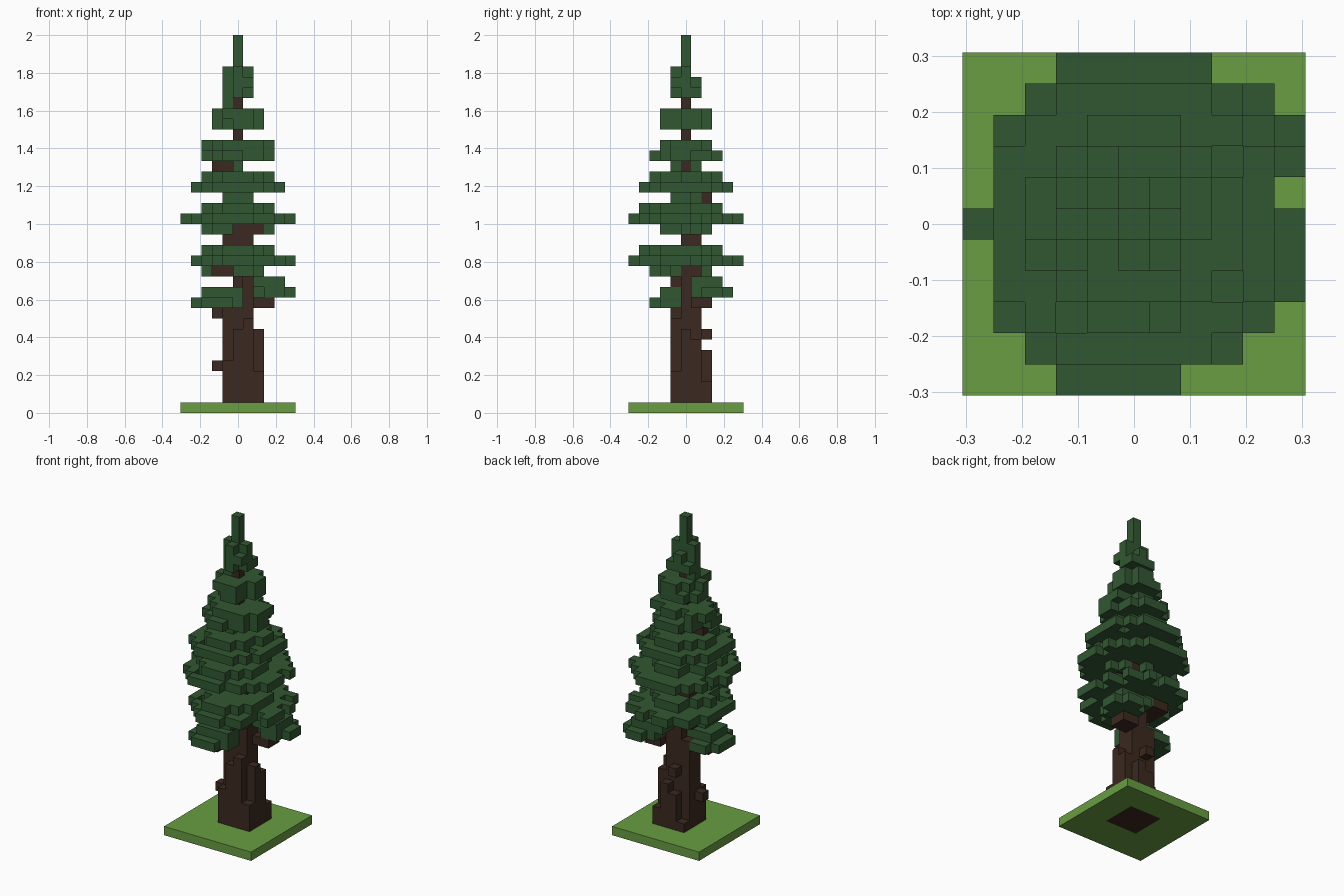
import bpy
import bmesh
import random
from mathutils import Vector

V = 2 / 36          # edge of one block
rng = random.Random(7)

if "Cube" in bpy.data.objects:
    bpy.data.objects.remove(bpy.data.objects["Cube"], do_unlink=True)


def material(name, rgb):
    mat = bpy.data.materials.new(name)
    mat.use_nodes = True
    mat.diffuse_color = (*rgb, 1)
    mat.node_tree.nodes["Principled BSDF"].inputs["Base Color"].default_value = (*rgb, 1)
    return mat


GRASS = material("grass_green", (0.138, 0.34, 0.054))
BARK = material("bark_brown", (0.043, 0.022, 0.014))
NEEDLES = material("needle_green", (0.031, 0.096, 0.032))


def box(x, y, z):
    """Blocks inside inclusive ranges."""
    return {(i, j, k) for i in range(x[0], x[1] + 1)
            for j in range(y[0], y[1] + 1) for k in range(z[0], z[1] + 1)}


def disc(k, x, y, drop):
    """One flat layer of blocks filling an ellipse, ragged except on its axes."""
    cx, cy = sum(x) / 2, sum(y) / 2
    rx, ry = (x[1] - x[0] + 1) / 2, (y[1] - y[0] + 1) / 2
    cells = set()
    for i, j, _ in sorted(box(x, y, (k, k))):
        d = ((i - cx) / rx) ** 2 + ((j - cy) / ry) ** 2
        ragged = d > 0.6 and i and j and rng.random() < drop
        if d <= 1.02 and not ragged:
            cells.add((i, j, k))
    return cells


def build(name, cells, solid, mat):
    """Skin a set of blocks, leaving out faces buried in other blocks."""
    bm = bmesh.new()
    axes = [Vector(a) for a in ((1, 0, 0), (0, 1, 0), (0, 0, 1))]
    for c in sorted(cells):
        centre = Vector(c) + Vector((0, 0, 0.5))
        for a in range(3):
            u, w = axes[(a + 1) % 3], axes[(a + 2) % 3]
            for s in (-1, 1):
                n = axes[a] * s
                if tuple(int(p + q) for p, q in zip(c, n)) in solid:
                    continue
                corners = [(-1, -1), (1, -1), (1, 1), (-1, 1)][::s]
                bm.faces.new([bm.verts.new((centre + (n + u * p + w * q) / 2) * V)
                              for p, q in corners])
    bmesh.ops.remove_doubles(bm, verts=bm.verts, dist=V / 100)
    bmesh.ops.dissolve_limit(bm, angle_limit=0.01, verts=bm.verts, edges=bm.edges)
    mesh = bpy.data.meshes.new(name)
    bm.to_mesh(mesh)
    bm.free()
    mesh.materials.append(mat)
    bpy.context.collection.objects.link(bpy.data.objects.new(name, mesh))


# Trunk: solid core, tapering in steps to a single column
trunk = box((-1, 1), (0, 1), (0, 10)) | box((0, 1), (0, 1), (11, 19)) | box((0, 0), (0, 0), (17, 33))
# Bark ridges around the foot: (x, y, top layer)
for x, y, top in ((-1, -1, 4), (0, -1, 7), (1, -1, 8), (2, -1, 3), (2, 0, 7),
                  (2, 1, 6), (2, 2, 2), (1, 2, 5), (0, 2, 4), (-1, 2, 1)):
    trunk |= box((x, x), (y, y), (0, top))
# Knots and bare branches
trunk |= {(-2, 0, 4), (0, 2, 7), (-2, -1, 9), (0, -1, 12), (2, 0, 17), (0, 2, 20)}
trunk |= box((2, 3), (1, 2), (10, 10)) | box((-1, -1), (0, 1), (16, 16))
trunk |= box((-2, -1), (0, 2), (13, 13)) | box((-2, -1), (0, 0), (23, 23))

# Ground slab
ground = box((-5, 5), (-5, 5), (0, 0)) - trunk

# Two low boughs hanging under the crown
bough_front = disc(10, (-4, 0), (-3, 1), 0) | disc(11, (-3, 0), (-2, 0), 0)
bough_back = disc(11, (2, 5), (1, 4), 0) | disc(12, (1, 4), (1, 3), 0)

# Crown tiers: (layer, x range, y range, raggedness)
tiers = {
    "bottom_tier": [(13, (-3, 2), (-3, 2), 0.5), (14, (-4, 5), (-5, 5), 0.2), (15, (-3, 3), (-4, 3), 0.3)],
    "wide_tier": [(17, (-3, 3), (-3, 2), 0.5), (18, (-5, 5), (-5, 5), 0.2), (19, (-3, 3), (-4, 3), 0.3)],
    "middle_tier": [(20, (-1, 1), (-1, 1), 0.3), (21, (-4, 4), (-4, 4), 0.2), (22, (-3, 3), (-3, 3), 0.3)],
    "upper_tier": [(23, (0, 0), (-1, 1), 0), (24, (-3, 3), (-3, 3), 0.2), (25, (-3, 3), (-2, 2), 0.25)],
    "small_tier": [(27, (-2, 2), (-2, 2), 0.2), (28, (-2, 2), (-2, 2), 0.3)],
}
crown = {"front_bough": bough_front, "back_bough": bough_back}
for name, layers in tiers.items():
    crown[name] = set().union(*(disc(*layer) for layer in layers))

# Gaps in the drooping needles that leave the trunk in sight, and in the rim
crown["bottom_tier"] -= box((-2, -1), (-3, -1), (13, 13)) | box((1, 2), (0, 2), (13, 13))
crown["wide_tier"] -= box((0, 2), (-3, -1), (17, 17))
for x, y in ((-5, -2), (-5, -1), (-5, 2), (5, 1), (2, -5)):
    for name in ("bottom_tier", "wide_tier"):
        crown[name] -= box((x, x), (y, y), (13, 19))
crown["wide_tier"] |= box((-2, -1), (5, 5), (18, 18))

# Tip: a cross of needles around the spire
tip = box((0, 0), (0, 0), (30, 35)) | box((-1, 1), (0, 0), (30, 32))
tip |= box((0, 0), (-1, -1), (30, 32)) | box((0, 0), (1, 1), (30, 31))
tip |= box((-1, -1), (0, 0), (29, 29)) | {(1, -1, 31), (-1, 1, 30), (1, 1, 30)}
crown["tip"] = tip
trunk -= tip

solid = trunk | ground
for name in crown:
    crown[name] -= solid
    solid |= crown[name]

build("ground", ground, solid, GRASS)
build("trunk", trunk, solid, BARK)
for name, cells in crown.items():
    build(name, cells, solid, NEEDLES)
